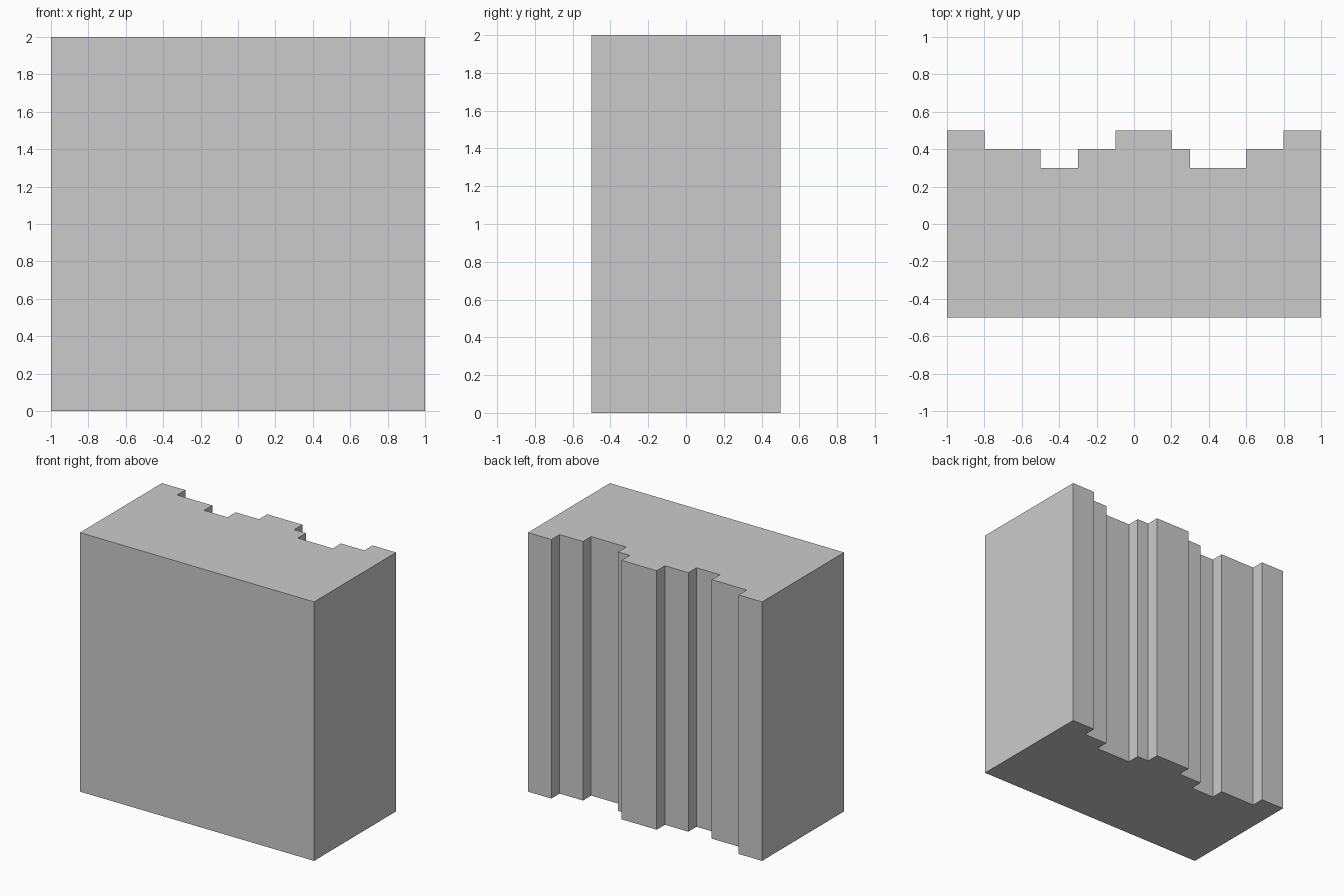
import bpy, bmesh

if "Cube" in bpy.data.objects:
    bpy.data.objects.remove(bpy.data.objects["Cube"])

HEIGHT = 2.0
FRONT_Y = -0.5

# Stepped back wall: (right end of step in x, depth in y), from left to right
STEPS = [(-0.8, 0.5), (-0.5, 0.4), (-0.3, 0.3), (-0.1, 0.4), (0.2, 0.5),
         (0.3, 0.4), (0.6, 0.3), (0.8, 0.4), (1.0, 0.5)]

# Plan outline, counter-clockwise when closed along the front
outline = []
x = -1.0
for x_end, y in STEPS:
    outline += [(x, y), (x_end, y)]
    x = x_end
outline += [(1.0, FRONT_Y), (-1.0, FRONT_Y)]

# Extrude the plan straight up into a solid block
bm = bmesh.new()
base = bm.faces.new([bm.verts.new((px, py, 0)) for px, py in outline])
result = bmesh.ops.extrude_face_region(bm, geom=[base], use_keep_orig=True)
top_verts = [g for g in result["geom"] if isinstance(g, bmesh.types.BMVert)]
bmesh.ops.translate(bm, verts=top_verts, vec=(0, 0, HEIGHT))
bmesh.ops.recalc_face_normals(bm, faces=bm.faces)

mesh = bpy.data.meshes.new("stepped_block")
bm.to_mesh(mesh)
bm.free()
block = bpy.data.objects.new("stepped_block", mesh)
bpy.context.collection.objects.link(block)
